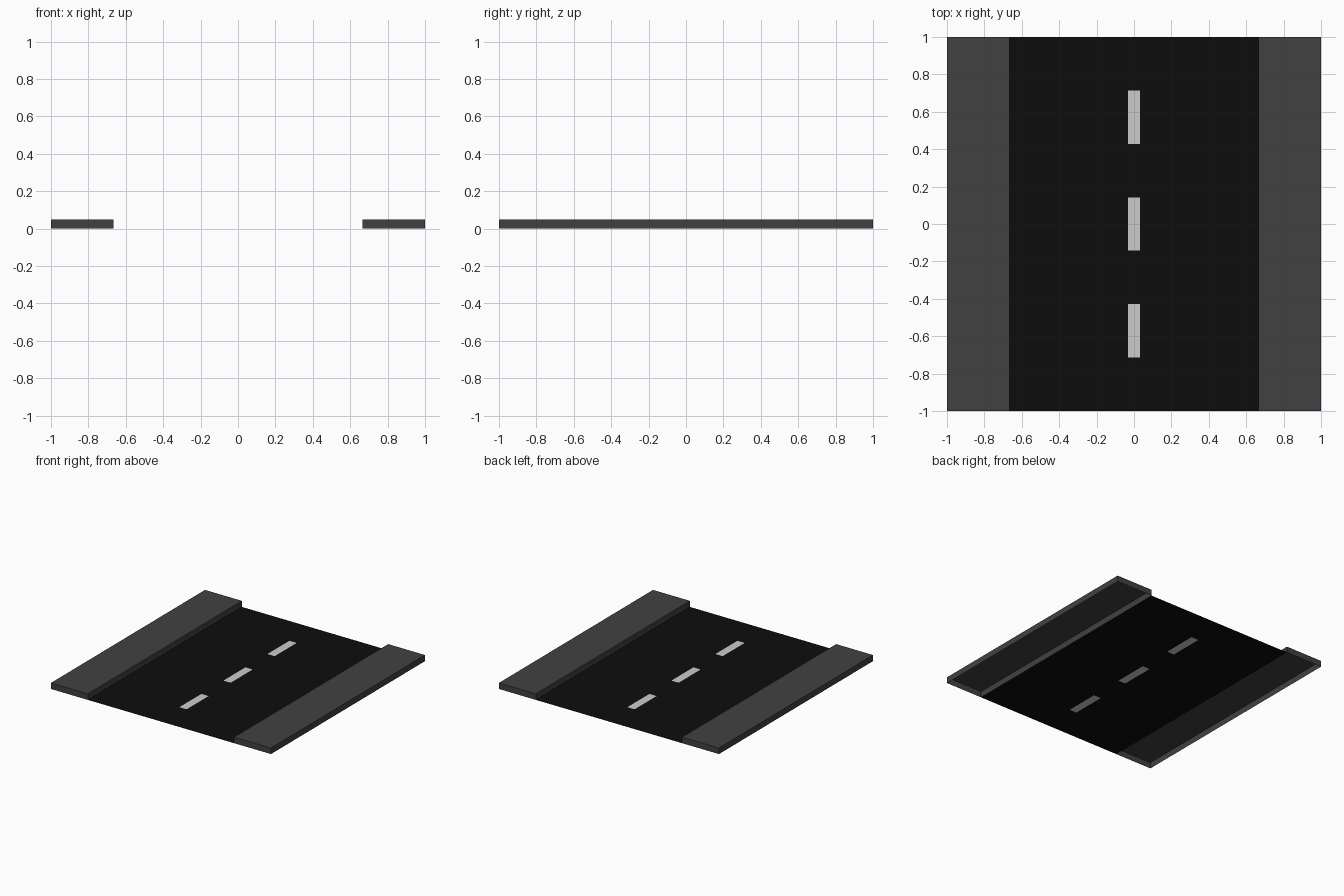
import bpy, bmesh

if "Cube" in bpy.data.objects:
    bpy.data.objects.remove(bpy.data.objects["Cube"])

HALF_ROAD = 0.665      # half width of the asphalt
HALF_DASH = 0.033      # half width of the centre line
STEP = 2 / 7           # seven equal segments along the road
KERB = 0.05            # pavement height


def material(name, v):
    m = bpy.data.materials.new(name)
    m.diffuse_color = (v, v, v, 1)
    m.use_nodes = True
    m.node_tree.nodes["Principled BSDF"].inputs["Base Color"].default_value = m.diffuse_color
    return m


def finish(name, bm, mat):
    bmesh.ops.remove_doubles(bm, verts=bm.verts[:], dist=1e-5)
    mesh = bpy.data.meshes.new(name)
    bm.to_mesh(mesh)
    bm.free()
    mesh.materials.append(mat)
    obj = bpy.data.objects.new(name, mesh)
    bpy.context.collection.objects.link(obj)
    return obj


def rect(bm, x0, x1, y0, y1, z=0.0):
    pts = ((x0, y0), (x1, y0), (x1, y1), (x0, y1))
    return bm.faces.new([bm.verts.new((x, y, z)) for x, y in pts])


asphalt = material("asphalt", 0.004)
concrete = material("concrete", 0.053)
paint = material("paint", 0.7)

# Road surface and flush centre dashes, filling alternate gaps
road = bmesh.new()
xs = (-HALF_ROAD, -HALF_DASH, HALF_DASH, HALF_ROAD)
for row in range(7):
    y0, y1 = -1 + row * STEP, -1 + (row + 1) * STEP
    for col in range(3):
        if col == 1 and row % 2 == 1:
            dash = bmesh.new()
            rect(dash, xs[col], xs[col + 1], y0, y1)
            finish(f"centre_dash_{row // 2 + 1}", dash, paint)
        else:
            rect(road, xs[col], xs[col + 1], y0, y1)
finish("road", road, asphalt)

# Raised pavements: top plus four walls, open underneath
for name, x0, x1 in (("left_pavement", -1, -HALF_ROAD),
                     ("right_pavement", HALF_ROAD, 1)):
    bm = bmesh.new()
    top = rect(bm, x0, x1, -1, 1, KERB)
    edges = bmesh.ops.extrude_edge_only(bm, edges=top.edges[:])["geom"]
    walls = [v for v in edges if isinstance(v, bmesh.types.BMVert)]
    bmesh.ops.translate(bm, verts=walls, vec=(0, 0, -KERB))
    bmesh.ops.recalc_face_normals(bm, faces=bm.faces[:])
    top.normal_update()
    if top.normal.z < 0:
        bmesh.ops.reverse_faces(bm, faces=bm.faces[:])
    finish(name, bm, concrete)
